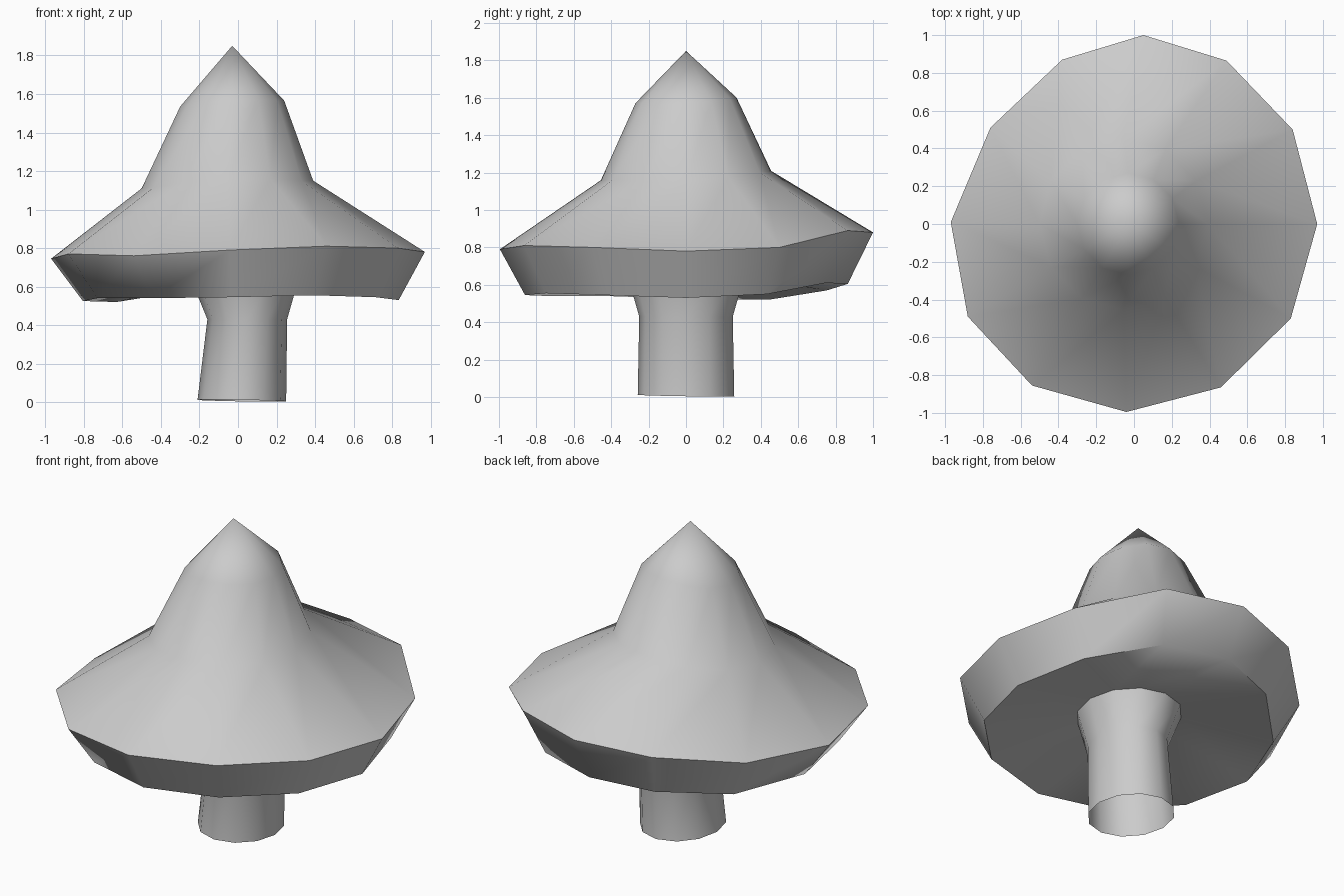
import bpy, bmesh
from math import cos, sin, tau

if "Cube" in bpy.data.objects:
    bpy.data.objects.remove(bpy.data.objects["Cube"])

N = 12

def ring(cx, rx, ry, z, tx=0, ty=0, warp=0):
    """Slightly tilted and warped ring, counter-clockwise from +x."""
    pts = []
    for i in range(N):
        a = tau * i / N
        c, s = cos(a), sin(a)
        pts.append((cx + rx * c, ry * s, z + tx * c + ty * s + warp * cos(2 * a)))
    return pts

# hand-bent cap brim: outer edge, then its lower lip
brim_xy = [(.97, 0), (.84, .5), (.49, .865), (.05, 1), (-.38, .87), (-.76, .51),
           (-.97, .01), (-.88, -.49), (-.54, -.855), (-.04, -.995), (.46, -.865), (.83, -.5)]
brim_z = [.78, .80, .89, .88, .84, .77, .745, .77, .76, .79, .81, .80]
lip_z = [.53, .55, .61, .605, .57, .52, .525, .54, .54, .545, .555, .545]
brim = [(x, y, z) for (x, y), z in zip(brim_xy, brim_z)]
lip = [(x * .86 if x > 0 else x * .83, y * .865, z) for (x, y), z in zip(brim_xy, lip_z)]

rings = [
    ring(.02, .23, .258, .008, -.004, -.004),            # stalk foot
    ring(.048, .207, .25, .43),                          # stalk top
    ring(.035, .28, .31, .64),                           # flare under the cap
    lip,
    brim,
    ring(-.055, .445, .455, 1.157, .02, .025, -.027),    # cap shoulder
    ring(-.03, .27, .27, 1.568, .015, .015, -.018),      # cap crown
]

# whole mushroom as one continuous skin, open at the foot
bm = bmesh.new()
loops = [[bm.verts.new(p) for p in r] for r in rings]
for lo, hi in zip(loops, loops[1:]):
    for i in range(N):
        j = (i + 1) % N
        bm.faces.new((lo[i], lo[j], hi[j], hi[i]))
tip = bm.verts.new((-.03, 0, 1.85))
for i in range(N):
    bm.faces.new((loops[-1][i], loops[-1][(i + 1) % N], tip))
mesh = bpy.data.meshes.new("mushroom")
bm.to_mesh(mesh)
bm.free()

obj = bpy.data.objects.new("mushroom", mesh)
bpy.context.collection.objects.link(obj)
bpy.context.view_layer.objects.active = obj
obj.select_set(True)
bpy.ops.object.shade_smooth_by_angle(angle=1.2)
